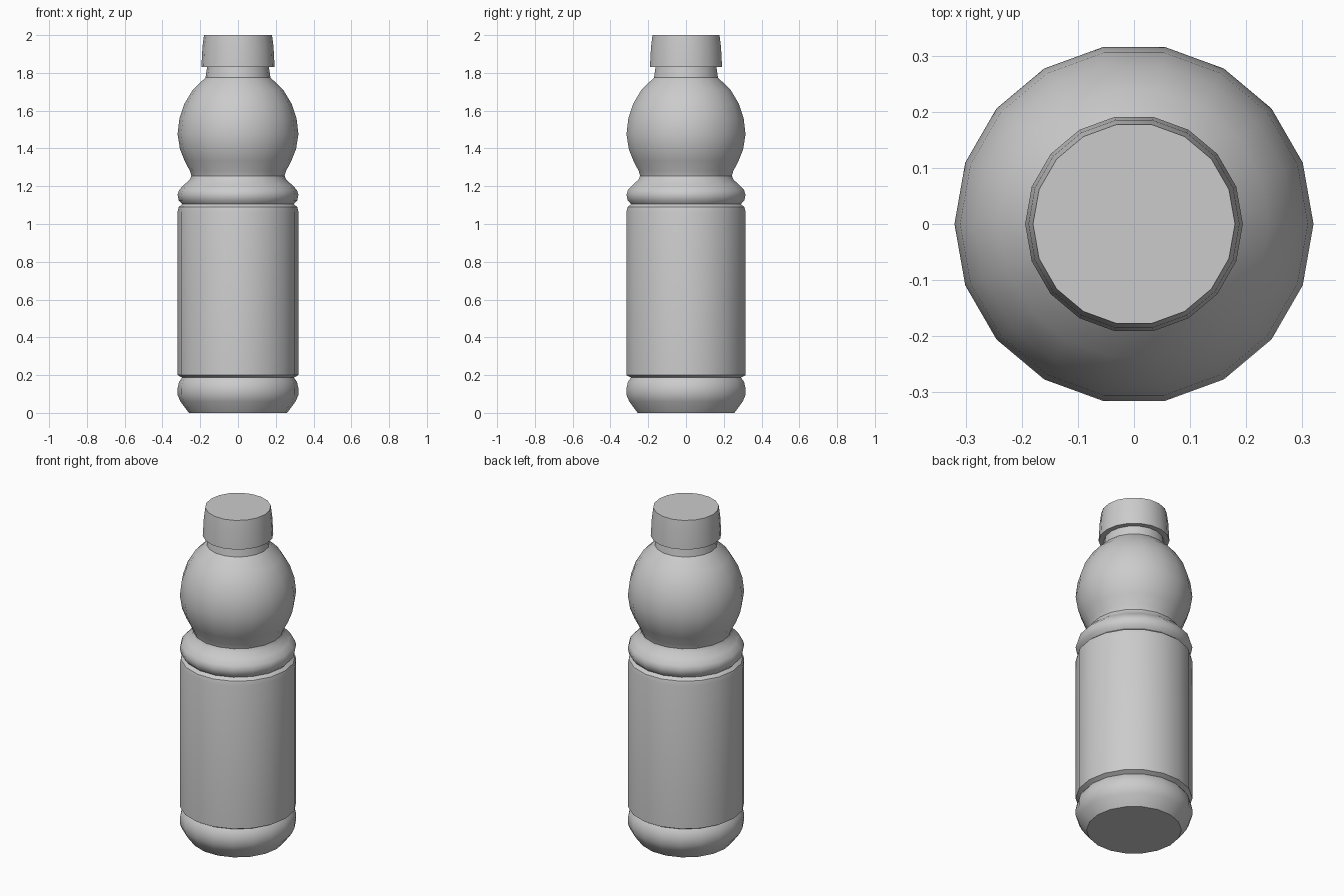
import bpy, bmesh, math

cube = bpy.data.objects.get("Cube")
if cube:
    bpy.data.objects.remove(cube, do_unlink=True)

SIDES = 18

plastic = bpy.data.materials.new("grey plastic")
plastic.use_nodes = True
grey = (0.6, 0.6, 0.6, 1)
plastic.diffuse_color = grey
plastic.node_tree.nodes["Principled BSDF"].inputs["Base Color"].default_value = grey


def lathe(name, profile, angle=35):
    """Turn a (radius, height) profile around z and close both ends."""
    bm = bmesh.new()
    rings = []
    for r, z in profile:
        rings.append([bm.verts.new((r * math.cos(math.tau * i / SIDES),
                                    r * math.sin(math.tau * i / SIDES), z))
                      for i in range(SIDES)])
    for low, high in zip(rings, rings[1:]):
        for i in range(SIDES):
            j = (i + 1) % SIDES
            bm.faces.new((low[i], low[j], high[j], high[i]))
    bm.faces.new(rings[0][::-1])
    bm.faces.new(rings[-1])
    mesh = bpy.data.meshes.new(name)
    bm.to_mesh(mesh)
    bm.free()
    mesh.materials.append(plastic)
    obj = bpy.data.objects.new(name, mesh)
    bpy.context.collection.objects.link(obj)
    bpy.ops.object.select_all(action="DESELECT")
    obj.select_set(True)
    bpy.context.view_layer.objects.active = obj
    bpy.ops.object.shade_smooth_by_angle(angle=math.radians(angle))
    return obj


# Rounded foot, straight label section, waist ring, globe and neck
lathe("bottle_body", [
    (0.26, 0), (0.305, 0.06), (0.32, 0.095), (0.32, 0.13), (0.312, 0.165), (0.295, 0.187),
    (0.32, 0.2), (0.32, 1.065), (0.314, 1.09), (0.295, 1.105),
    (0.314, 1.125), (0.32, 1.155), (0.312, 1.18), (0.285, 1.208), (0.255, 1.235),
    (0.247, 1.255), (0.254, 1.28), (0.283, 1.335), (0.307, 1.395),
    (0.32, 1.475), (0.31, 1.56), (0.285, 1.635), (0.24, 1.71), (0.172, 1.775),
    (0.163, 1.835)])

# Screw cap, slightly tapered
lathe("cap", [(0.194, 1.83), (0.188, 1.94), (0.18, 2.0)])
